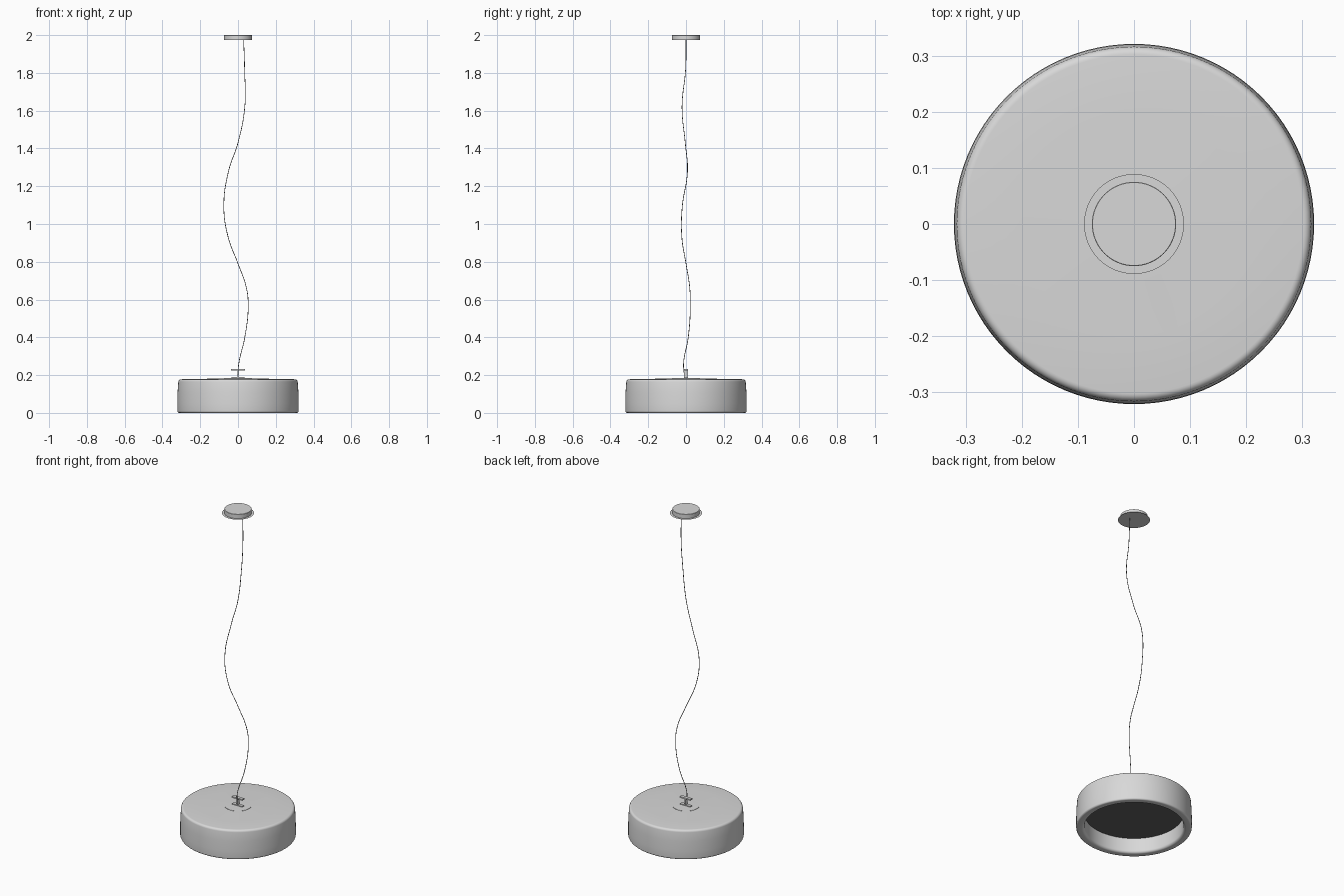
import bpy, math

cube = bpy.data.objects.get("Cube")
if cube:
    bpy.data.objects.remove(cube, do_unlink=True)


def material(name, value):
    mat = bpy.data.materials.new(name)
    mat.use_nodes = True
    color = (value, value, value, 1)
    mat.diffuse_color = color
    mat.node_tree.nodes["Principled BSDF"].inputs["Base Color"].default_value = color
    return mat


light_grey = material("light grey", 0.69)
dark_grey = material("dark grey", 0.12)


def finish(obj, name, mat):
    obj.name = name
    obj.data.materials.append(mat)
    return obj


def lathe(name, profile, mat, sides=96):
    """Spin an (r, z) profile around the vertical axis; r = 0 makes a pole."""
    verts, rings, faces = [], [], []
    for r, z in profile:
        count = sides if r > 0 else 1
        rings.append([len(verts) + i for i in range(count)])
        for i in range(count):
            a = math.tau * i / sides
            verts.append((r * math.cos(a), r * math.sin(a), z))
    for low, high in zip(rings, rings[1:]):
        for i in range(sides):
            j = (i + 1) % sides
            quad = [low[i % len(low)], low[j % len(low)],
                    high[j % len(high)], high[i % len(high)]]
            faces.append(list(dict.fromkeys(quad)))
    mesh = bpy.data.meshes.new(name)
    mesh.from_pydata(verts, [], faces)
    obj = bpy.data.objects.new(name, mesh)
    bpy.context.collection.objects.link(obj)
    bpy.ops.object.select_all(action="DESELECT")
    obj.select_set(True)
    bpy.context.view_layer.objects.active = obj
    bpy.ops.object.shade_smooth_by_angle(angle=math.radians(35))
    return finish(obj, name, mat)


def box(name, center, size, mat):
    bpy.ops.mesh.primitive_cube_add(size=1, location=center)
    obj = bpy.context.object
    obj.scale = size
    bpy.ops.object.transform_apply(location=False, rotation=False, scale=True)
    return finish(obj, name, mat)


def arc(cr, cz, radius, start, end, steps=6):
    """Points of a rounded profile corner, angles in degrees."""
    angles = [math.radians(start + (end - start) * i / steps) for i in range(steps + 1)]
    return [(cr + radius * math.cos(a), cz + radius * math.sin(a)) for a in angles]


# Drum shade: inner wall, rounded lower rim, tapered outer wall, shoulder, top
lathe("shade",
      [(0.275, 0.092), (0.275, 0.03)]
      + arc(0.29, 0.015, 0.015, 180, 270)
      + arc(0.311, 0.01, 0.01, 270, 360)
      + [(0.321, 0.05), (0.32, 0.11)]
      + arc(0.302, 0.164, 0.014, 5, 90)
      + [(0.2, 0.18), (0.1, 0.182), (0, 0.184)], light_grey)

# Recessed light panel
lathe("diffuser", [(0, 0.092), (0.276, 0.092)], dark_grey)

# Small collar on the shade top
lathe("collar", [(0.075, 0.182), (0.075, 0.184), (0, 0.186)], light_grey, 48)

# Cord clamp: foot, stem and end posts carrying a cross bar
box("clamp_foot", (0, 0, 0.187), (0.07, 0.02, 0.006), light_grey)
box("clamp_stem", (0, 0, 0.207), (0.007, 0.02, 0.04), light_grey)
box("clamp_bar", (0, 0, 0.229), (0.072, 0.02, 0.008), light_grey)

# Ceiling canopy and its paper-thin flange
lathe("canopy", [(0.075, 1.974), (0.075, 1.999), (0.074, 2.0), (0, 2.0)], light_grey, 64)
lathe("canopy_flange", [(0, 1.974), (0.089, 1.974)], light_grey, 64)

# Slack cord
path = [(0.03, 0, 1.974), (0.035, -0.002, 1.82), (0.036, -0.021, 1.62),
        (0, -0.004, 1.43), (-0.05, 0.008, 1.28), (-0.075, -0.02, 1.09),
        (-0.052, -0.022, 0.93), (0, 0, 0.79), (0.045, 0.02, 0.66),
        (0.054, 0.023, 0.56), (0.036, 0.012, 0.4), (0.004, -0.013, 0.26),
        (0, -0.009, 0.2)]
curve = bpy.data.curves.new("cord", "CURVE")
curve.dimensions = "3D"
curve.bevel_depth = 0.0018
curve.bevel_resolution = 2
curve.resolution_u = 8
spline = curve.splines.new("BEZIER")
spline.bezier_points.add(len(path) - 1)
for point, co in zip(spline.bezier_points, path):
    point.co = co
    point.handle_left_type = point.handle_right_type = "AUTO"
cord = bpy.data.objects.new("cord", curve)
bpy.context.collection.objects.link(cord)
finish(cord, "cord", dark_grey)
